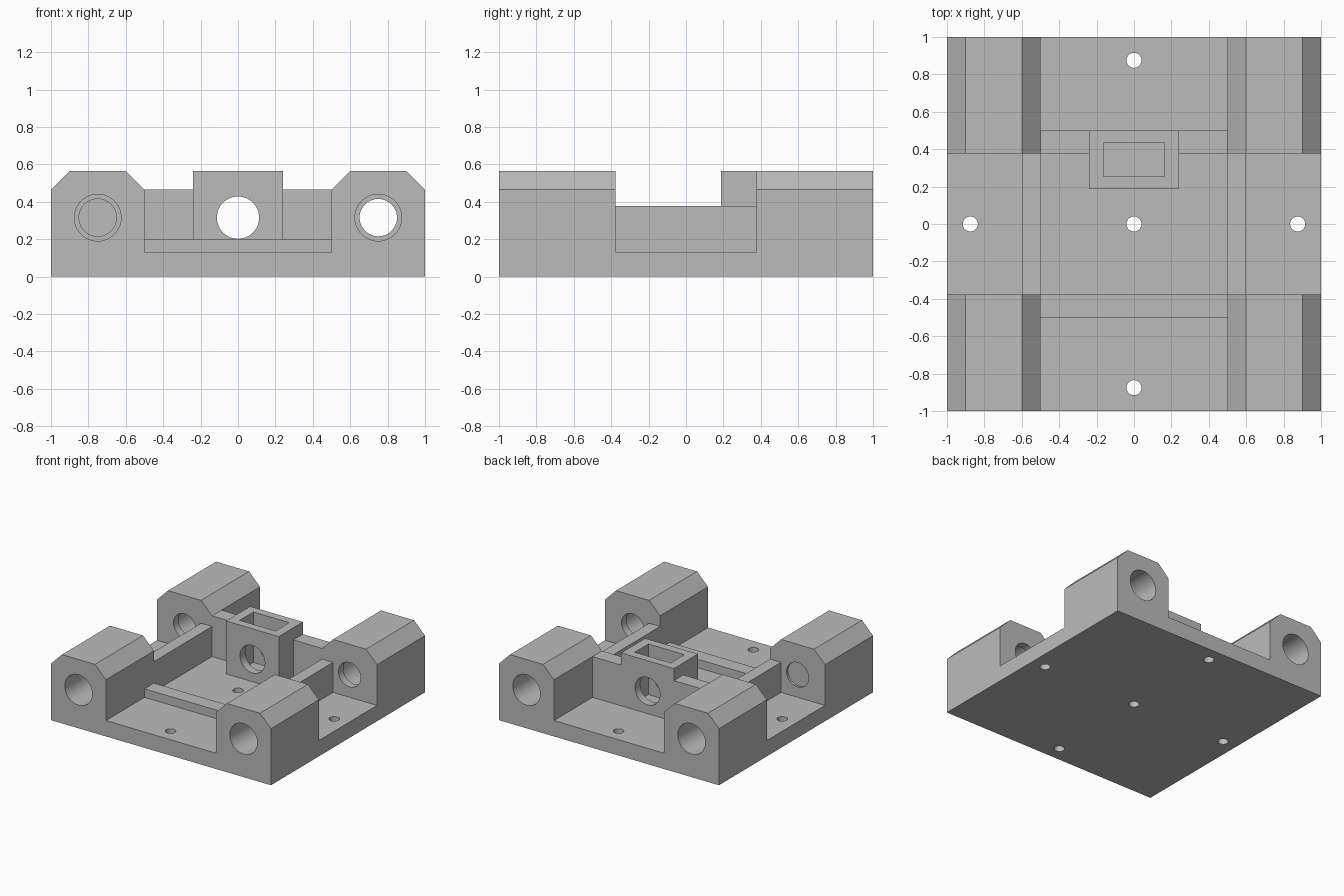
import bpy, bmesh, math
from mathutils import Matrix

cube = bpy.data.objects.get("Cube")
if cube:
    bpy.data.objects.remove(cube, do_unlink=True)

# One plain grey for everything
GREY = (0.5, 0.5, 0.5, 1)
grey = bpy.data.materials.new("plain grey")
grey.use_nodes = True
grey.diffuse_color = GREY
next(n for n in grey.node_tree.nodes
     if n.type == 'BSDF_PRINCIPLED').inputs["Base Color"].default_value = GREY


def finish(name, bm):
    bmesh.ops.recalc_face_normals(bm, faces=bm.faces)
    mesh = bpy.data.meshes.new(name)
    bm.to_mesh(mesh)
    bm.free()
    mesh.materials.append(grey)
    ob = bpy.data.objects.new(name, mesh)
    bpy.context.collection.objects.link(ob)
    return ob


def extrude_profile(name, points, y0, y1):
    """Extrude an x-z outline along y."""
    bm = bmesh.new()
    face = bm.faces.new([bm.verts.new((x, y0, z)) for x, z in points])
    out = bmesh.ops.extrude_face_region(bm, geom=[face])
    verts = [v for v in out["geom"] if isinstance(v, bmesh.types.BMVert)]
    bmesh.ops.translate(bm, verts=verts, vec=(0, y1 - y0, 0))
    return finish(name, bm)


def box(name, x, y, z):
    return extrude_profile(name, [(x[0], z[0]), (x[1], z[0]),
                                  (x[1], z[1]), (x[0], z[1])], y[0], y[1])


def rod(name, centre, radius, length, along_y=False):
    bm = bmesh.new()
    turn = Matrix.Rotation(math.pi / 2, 4, 'X') if along_y else Matrix()
    bmesh.ops.create_cone(bm, cap_ends=True, segments=48, radius1=radius,
                          radius2=radius, depth=length,
                          matrix=Matrix.Translation(centre) @ turn)
    return finish(name, bm)


def bore(x, z, radius, y0, y1):
    return rod("bore_cutter", (x, (y0 + y1) / 2, z), radius, abs(y1 - y0), True)


def cut(ob, cutters):
    """Subtract the cutters one by one, apply, and shade the bores smooth."""
    for cutter in cutters:
        cutter.hide_render = True
        mod = ob.modifiers.new("cut", 'BOOLEAN')
        mod.operation, mod.solver, mod.object = 'DIFFERENCE', 'EXACT', cutter
    bpy.ops.object.select_all(action='DESELECT')
    ob.select_set(True)
    bpy.context.view_layer.objects.active = ob
    for mod in list(ob.modifiers):
        bpy.ops.object.modifier_apply(modifier=mod.name)
    for cutter in cutters:
        bpy.data.objects.remove(cutter, do_unlink=True)
    bpy.ops.object.shade_smooth_by_angle(angle=math.radians(30))


FLOOR, TOP, AXIS = 0.13, 0.565, 0.315
INNER, LIP = 0.377, 0.44

# Base plate with five screw holes
plate = box("base_plate", (-1, 1), (-1, 1), (0, FLOOR))
spots = [(0, 0), (0.875, 0), (-0.875, 0), (0, 0.875), (0, -0.875)]
cut(plate, [rod("screw_cutter", (x, y, FLOOR / 2), 0.04, 0.5) for x, y in spots])

# Chamfered corner blocks with stepped bearing bores
outline = [(0.5, FLOOR), (1, FLOOR), (1, 0.465), (0.9, TOP), (0.6, TOP), (0.5, 0.465)]
for sx, side in ((1, "left"), (-1, "right")):
    for sy, end in ((1, "back"), (-1, "front")):
        block = extrude_profile(f"{end}_{side}_block",
                                [(sx * x, z) for x, z in outline], sy * INNER, sy)
        x = sx * 0.75
        cutters = [bore(x, AXIS, 0.125, sy * LIP, sy * 1.1)]
        if (sx, sy) == (-1, -1):
            # This bore is closed by a thin web
            cutters += [bore(x, AXIS, 0.1, sy * 0.42, sy * 0.5),
                        bore(x, AXIS, 0.1, sy * 0.3, sy * 0.395)]
        else:
            cutters += [bore(x, AXIS, 0.1, sy * 0.3, sy * 0.5)]
        cut(block, cutters)

    # Side rail and back wall on each side
    box(f"{side}_rail", sorted((sx * 0.5, sx * 0.6)), (-INNER, INNER), (FLOOR, 0.377))
    box(f"{side}_back_wall", sorted((sx * 0.24, sx * 0.5)), (INNER, 0.5), (FLOOR, 0.465))

# Low bar across the front
box("front_bar", (-0.5, 0.5), (-0.5, -INNER), (FLOOR, 0.2))

# Nut housing with a rod hole and a pocket from above
housing = box("nut_housing", (-0.24, 0.24), (0.187, 0.5), (FLOOR, TOP))
cut(housing, [bore(0, AXIS, 0.113, 0.1, 0.6),
              box("pocket_cutter", (-0.163, 0.163), (0.255, 0.433), (0.15, 0.7))])
